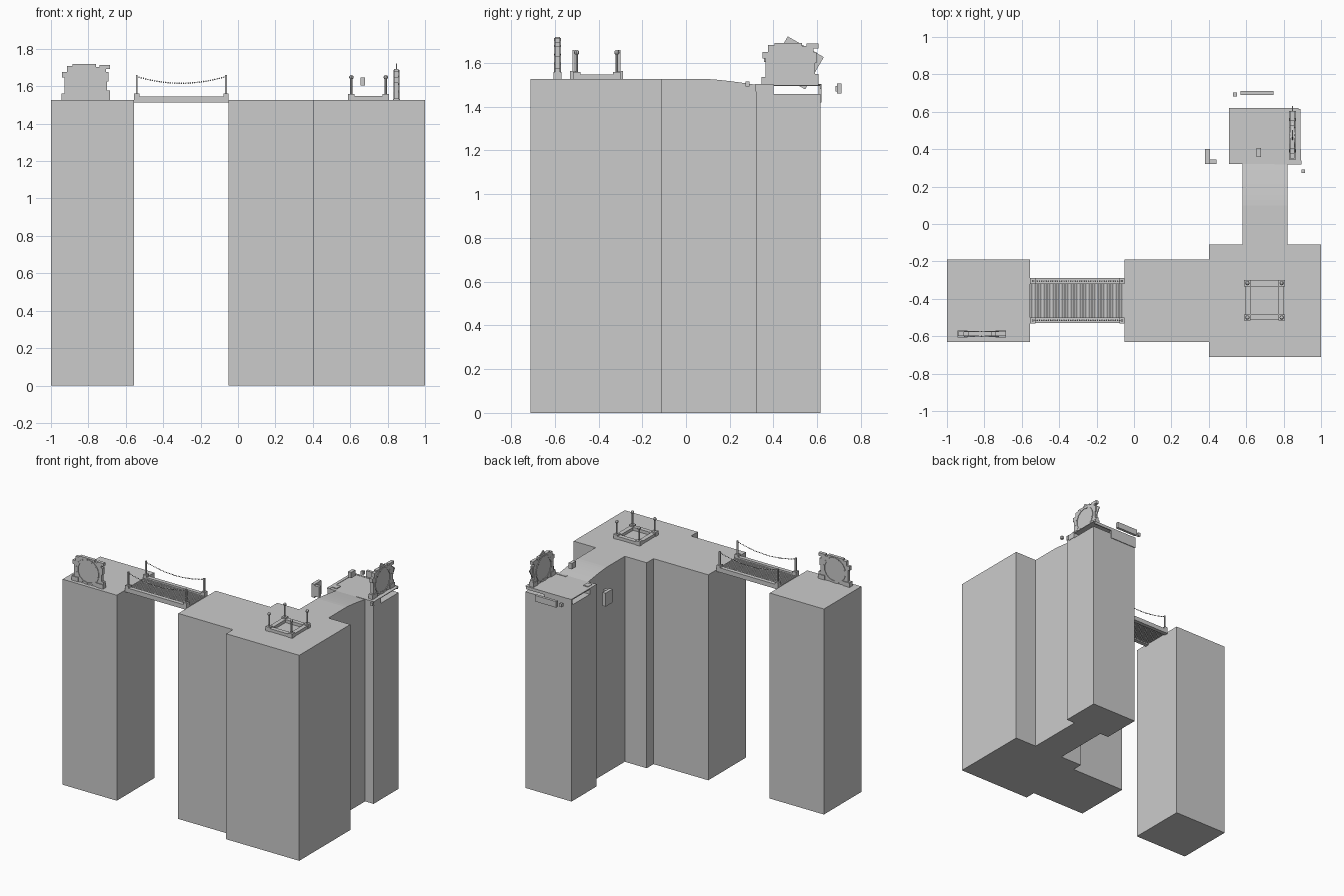
import bpy, bmesh, math
from mathutils import Matrix, Vector

if "Cube" in bpy.data.objects:
    bpy.data.objects.remove(bpy.data.objects["Cube"])

TOP = 1.526    # roof height of the main blocks
DECK = 1.5     # roof height of the small tower


def finish(name, bm):
    bmesh.ops.recalc_face_normals(bm, faces=bm.faces)
    me = bpy.data.meshes.new(name)
    bm.to_mesh(me)
    bm.free()
    ob = bpy.data.objects.new(name, me)
    bpy.context.collection.objects.link(ob)
    return ob


def add_box(bm, x0, x1, y0, y1, z0, z1):
    m = Matrix.Translation(((x0 + x1) / 2, (y0 + y1) / 2, (z0 + z1) / 2))
    m = m @ Matrix.Diagonal((x1 - x0, y1 - y0, z1 - z0, 1))
    bmesh.ops.create_cube(bm, size=1, matrix=m)


def boxes(name, items):
    bm = bmesh.new()
    for b in items:
        add_box(bm, *b)
    return finish(name, bm)


def add_prism(bm, pts, offset):
    face = bm.faces.new([bm.verts.new(p) for p in pts])
    ext = bmesh.ops.extrude_face_region(bm, geom=[face], use_keep_orig=True)
    bmesh.ops.translate(bm, vec=offset,
                        verts=[g for g in ext["geom"] if isinstance(g, bmesh.types.BMVert)])


# Tall square blocks
boxes("left_tower", [(-1, -0.555, -0.63, -0.19, 0, TOP)])

# Middle and right blocks share one stepped footprint
bm = bmesh.new()
plan = [(-0.05, -0.63), (0.4, -0.63), (0.4, -0.71), (1, -0.71),
        (1, -0.11), (0.4, -0.11), (0.4, -0.19), (-0.05, -0.19)]
add_prism(bm, [(x, y, 0) for x, y in plan], Vector((0, 0, TOP)))
finish("main_block", bm)

# Walkway wall with a roof curving down to the small tower
bm = bmesh.new()
prof = [(-0.11, 0), (0.32, 0), (0.32, DECK)]
for i in range(9):
    t = 1 - i / 8
    prof.append((0.1 + 0.22 * t, TOP - (TOP - DECK) * t ** 1.3))
prof.pop(3)
prof.append((-0.11, TOP))
add_prism(bm, [(0.58, y, z) for y, z in prof], Vector((0.24, 0, 0)))
finish("walkway", bm)

# Small tower: body, open gap, thin roof sheet and trims
boxes("small_tower", [(0.51, 0.89, 0.32, 0.615, 0, 1.457)])
boxes("small_tower_roof", [(0.51, 0.89, 0.32, 0.615, DECK - 0.005, DECK)])
boxes("small_tower_front_band", [(0.51, 0.89, 0.32, 0.40, 1.457, 1.495)])
boxes("small_tower_trim", [
    (0.508, 0.73, 0.605, 0.62, 1.42, 1.502),
    (0.73, 0.88, 0.612, 0.62, 1.48, 1.502),
    (0.75, 0.895, 0.318, 0.34, 1.47, 1.503),
    (0.508, 0.53, 0.32, 0.62, 1.495, 1.503),
    (0.875, 0.893, 0.34, 0.40, 1.46, 1.503),
    (0.53, 0.57, 0.345, 0.39, 1.5, 1.506)])

# Loose pieces floating around the small tower
boxes("floating_back_panel", [(0.57, 0.745, 0.69, 0.71, 1.46, 1.505)])
boxes("floating_back_piece", [(0.53, 0.55, 0.683, 0.702, 1.47, 1.495)])
boxes("floating_left_panel", [(0.38, 0.405, 0.32, 0.40, 1.40, 1.5),
                              (0.405, 0.44, 0.322, 0.345, 1.41, 1.49)])
boxes("floating_front_piece", [(0.895, 0.913, 0.273, 0.291, 1.493, 1.515)])
boxes("floating_top_panel", [(0.655, 0.68, 0.357, 0.405, 1.605, 1.648)])

# Plank bridge
X0, X1 = -0.555, -0.05
n = 42
w = (X1 - X0) / n
boxes("bridge_planks", [(X0 + i * w + 0.0015, X0 + (i + 1) * w - 0.0015, -0.503, -0.317, 1.522, 1.534)
                        for i in range(n)])
beams, posts = [], []
for y in (-0.515, -0.305):
    beams.append((X0, X1, y - 0.015, y + 0.015, 1.513, 1.546))
    for x in (X0 + 0.014, X1 - 0.014):
        beams.append((x - 0.014, x + 0.014, y - 0.016, y + 0.016, 1.513, 1.562))
        posts.append((x - 0.005, x + 0.005, y - 0.005, y + 0.005, 1.56, 1.66))
boxes("bridge_beams", beams)
boxes("bridge_posts", posts)

# Sagging beaded ropes
bm = bmesh.new()
for y in (-0.515, -0.305):
    for i in range(41):
        t = i / 40
        x = X0 + 0.014 + t * (X1 - X0 - 0.028)
        z = 1.652 - 0.036 * (1 - (2 * t - 1) ** 2)
        bmesh.ops.create_icosphere(bm, subdivisions=1, radius=0.0045,
                                   matrix=Matrix.Translation((x, y, z)))
finish("bridge_ropes", bm)

# Square kerb with ball-topped corner posts
cx, cy, ro, ri = 0.698, -0.408, 0.105, 0.073
rails = []
for s in (-1, 1):
    a, b = sorted((s * ri, s * ro))
    rails.append((cx - ro, cx + ro, cy + a, cy + b, TOP - 0.004, TOP + 0.022))
    rails.append((cx + a, cx + b, cy - ri, cy + ri, TOP - 0.004, TOP + 0.022))
bm = bmesh.new()
for sx in (-1, 1):
    for sy in (-1, 1):
        x, y = cx + sx * 0.092, cy + sy * 0.092
        rails.append((x - 0.017, x + 0.017, y - 0.017, y + 0.017, TOP, TOP + 0.032))
        bmesh.ops.create_cone(bm, cap_ends=True, segments=8, radius1=0.006, radius2=0.006,
                              depth=0.09, matrix=Matrix.Translation((x, y, TOP + 0.075)))
        bmesh.ops.create_uvsphere(bm, u_segments=8, v_segments=6, radius=0.012,
                                  matrix=Matrix.Translation((x, y, TOP + 0.122)))
boxes("kerb_frame", rails)
finish("kerb_posts", bm)


# Ruined stone gate: jagged slab, raised round rim and filled opening
def gate(name, matrix):
    bm = bmesh.new()
    outline = [(-0.13, 0), (0.13, 0), (0.13, 0.05), (0.115, 0.05), (0.115, 0.10),
               (0.122, 0.10), (0.122, 0.15), (0.108, 0.15), (0.108, 0.165), (0.13, 0.165),
               (0.13, 0.188), (0.075, 0.188), (0.075, 0.178), (0.055, 0.178), (0.055, 0.192),
               (-0.07, 0.192), (-0.07, 0.182), (-0.10, 0.182), (-0.10, 0.15), (-0.125, 0.15),
               (-0.125, 0.12), (-0.112, 0.12), (-0.112, 0.035), (-0.13, 0.035)]
    add_prism(bm, [(x, -0.012, z) for x, z in outline], Vector((0, 0.024, 0)))
    for i in range(14):
        a = 2 * math.pi * i / 14
        m = Matrix.Translation((0, 0, 0.092)) @ Matrix.Rotation(a, 4, 'Y')
        m = m @ Matrix.Translation((0.085, 0, 0)) @ Matrix.Diagonal((0.016, 0.032, 0.037, 1))
        bmesh.ops.create_cube(bm, size=1, matrix=m)
    for x0, x1 in ((-0.13, -0.075), (0.075, 0.13)):
        add_box(bm, x0, x1, -0.018, 0.018, 0, 0.032)
    finish(name, bm).matrix_world = matrix


gate("left_gate", Matrix.Translation((-0.815, -0.588, TOP)))
gate("right_gate", Matrix.Translation((0.847, 0.475, DECK)) @ Matrix.Rotation(math.pi / 2, 4, 'Z'))

# Tilted sheet in the right gate
panel = boxes("right_gate_panel", [(-0.003, 0.003, -0.095, 0.095, -0.085, 0.085)])
panel.matrix_world = Matrix.Translation((0.847, 0.505, 1.6)) @ Matrix.Rotation(math.radians(-30), 4, 'X')
